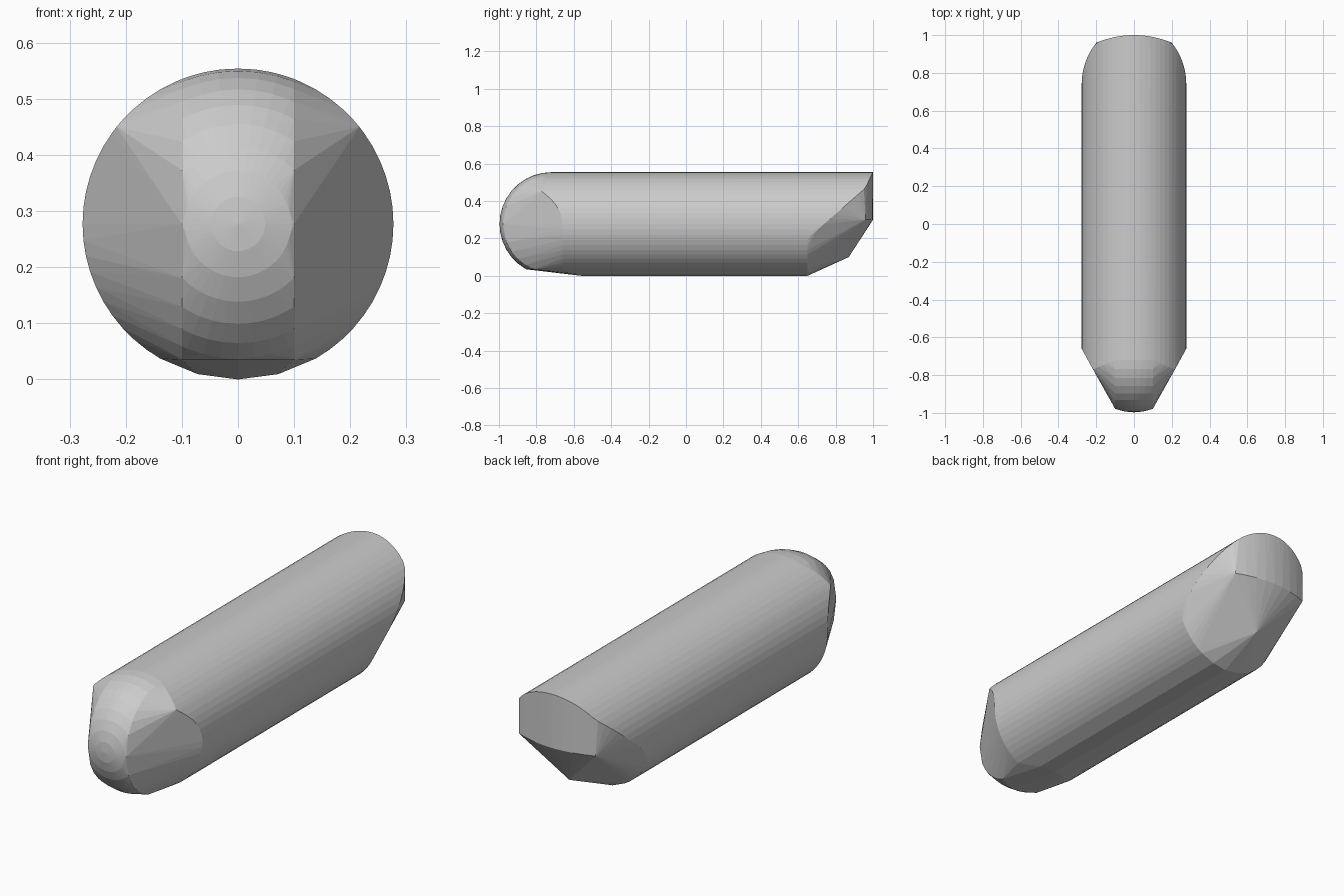
import bpy, bmesh
from math import sin, cos, sqrt, radians, degrees

if "Cube" in bpy.data.objects:
    bpy.data.objects.remove(bpy.data.objects["Cube"])

R = 0.277      # tube radius, also height of its axis
NOSE_Y = -0.72  # centre of the rounded nose
NOSE_X = 0.10   # half width of the rounded nose strip
pts = []


def lerp(v, a, b, p, q):
    return p + (q - p) * (v - a) / (b - a)


def both(x, y, z):
    pts.append((x, y, z))
    if x > 1e-5:
        pts.append((-x, y, z))


def front_end(x, z):
    # where the tube meets the nose
    if z > 0.45:
        return NOSE_Y if x <= NOSE_X else lerp(x, NOSE_X, 0.217, -0.72, -0.77)
    if z > R:
        return lerp(x, 0.217, R, -0.77, -0.66)
    return -0.66 if z > 0.03 else lerp(z, 0, 0.03, -0.56, -0.64)


def back_end(x, z):
    # slanted cut of the lower tail, slightly bowed upper edge
    if z < 0.2:
        return 0.65
    if z < 0.47:
        return lerp(z, 0.2, 0.47, 0.65, 0.96)
    return 1 - x * x


# Tube: wide facets underneath, fine facets above
angles = [0, 15, 30] + [30 + 6 * i for i in range(1, 26)]
for a in angles:
    x, z = R * sin(radians(a)), R - R * cos(radians(a))
    both(x, front_end(x, z), z)
    both(x, back_end(x, z), z)
# sharp shoulder corner
both(0.2165, -0.77, 0.45)

# Nose: strip of a sphere with rings around the y axis
for k in range(0, 10):
    t = radians(10 * k)
    r, y = R * sin(t), NOSE_Y - R * cos(t)
    for s in range(25):
        p = radians(7.5 * s)
        x, z = r * sin(p), R + r * cos(p)
        if x <= NOSE_X and z >= 0.035:
            both(x, y, z)
    if r > NOSE_X:
        h = sqrt(r * r - NOSE_X ** 2)
        both(NOSE_X, y, R + h)
        if R - h >= 0.035:
            both(NOSE_X, y, R - h)
# flat chin
both(0.0, -0.855, 0.035)
both(NOSE_X, -0.81, 0.035)
# middle of the strip edge
both(NOSE_X, NOSE_Y - sqrt(R * R - NOSE_X ** 2), R)

# Tail: bowed lower edge of the end face and the point beneath it
for i in range(5):
    x = 0.05 * i
    both(x, 1 - x * x, 0.3)
both(0.0, 0.87, 0.1)

bm = bmesh.new()
for p in pts:
    bm.verts.new(p)
bmesh.ops.remove_doubles(bm, verts=bm.verts[:], dist=0.0005)
res = bmesh.ops.convex_hull(bm, input=bm.verts[:])
loose = {g for g in res["geom_interior"] + res["geom_unused"]
         if isinstance(g, bmesh.types.BMVert)}
bmesh.ops.delete(bm, geom=list(loose), context='VERTS')
bmesh.ops.dissolve_limit(bm, angle_limit=radians(0.5),
                         verts=bm.verts[:], edges=bm.edges[:])
bmesh.ops.recalc_face_normals(bm, faces=bm.faces[:])

mesh = bpy.data.meshes.new("capsule_body")
bm.to_mesh(mesh)
bm.free()
body = bpy.data.objects.new("capsule_body", mesh)
bpy.context.collection.objects.link(body)
